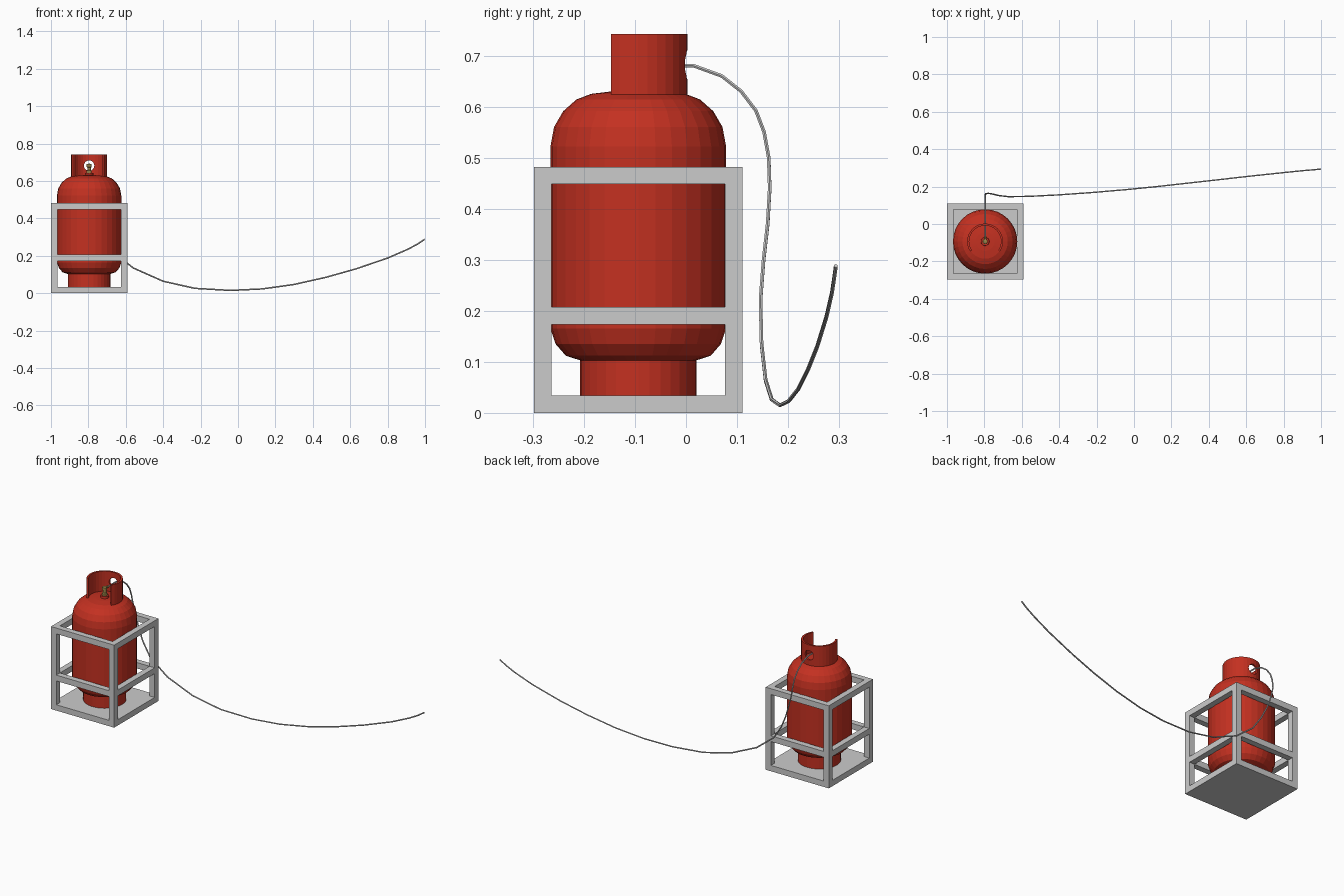
import bpy, bmesh
from math import sin, cos, pi, radians
from mathutils import Matrix

if "Cube" in bpy.data.objects:
    bpy.data.objects.remove(bpy.data.objects["Cube"])

CX, CY = -0.796, -0.0935      # axis of the gas bottle
HALF, BAR = 0.204, 0.034      # cage half width, bar thickness


def material(name, rgb):
    m = bpy.data.materials.new(name)
    m.diffuse_color = (*rgb, 1)
    m.use_nodes = True
    m.node_tree.nodes["Principled BSDF"].inputs["Base Color"].default_value = m.diffuse_color
    return m


RED = material("red_paint", (0.55, 0.03, 0.015))
BRASS = material("brass", (0.35, 0.25, 0.07))


def finish(name, bm, mat=None):
    bmesh.ops.recalc_face_normals(bm, faces=bm.faces)
    me = bpy.data.meshes.new(name)
    bm.to_mesh(me)
    bm.free()
    ob = bpy.data.objects.new(name, me)
    bpy.context.collection.objects.link(ob)
    if mat:
        me.materials.append(mat)
    return ob


def box(bm, x0, x1, y0, y1, z0, z1):
    mat = Matrix.Translation((CX + (x0 + x1) / 2, CY + (y0 + y1) / 2, (z0 + z1) / 2))
    mat = mat @ Matrix.Diagonal((x1 - x0, y1 - y0, z1 - z0, 1))
    bmesh.ops.create_cube(bm, size=1, matrix=mat)


def sweep(bm, profile, start=0.0, end=2 * pi, n=32, closed_profile=False):
    """Turn an (r, z) profile about the bottle axis."""
    full = abs(end - start - 2 * pi) < 1e-6
    rings = []
    for i in range(n if full else n + 1):
        a = start + (end - start) * i / n
        rings.append([bm.verts.new((CX + r * cos(a), CY + r * sin(a), z)) for r, z in profile])
    k = len(profile)
    for i in range(n):
        p, q = rings[i], rings[(i + 1) % len(rings)]
        for j in range(k if closed_profile else k - 1):
            m = (j + 1) % k
            bm.faces.new((p[j], q[j], q[m], p[m]))
    if not full and closed_profile:
        bm.faces.new(rings[0])
        bm.faces.new(rings[-1])
    bmesh.ops.remove_doubles(bm, verts=bm.verts, dist=1e-5)


# Cage: floor slab, four posts, two levels of rails
bm = bmesh.new()
box(bm, -HALF, HALF, -HALF, HALF, 0, BAR)
inner = HALF - BAR
for sx in (-HALF, inner):
    for sy in (-HALF, inner):
        box(bm, sx, sx + BAR, sy, sy + BAR, BAR, 0.482)
for z in (0.173, 0.448):
    for s in (-HALF, inner):
        box(bm, -inner, inner, s, s + BAR, z, z + BAR)
        box(bm, s, s + BAR, -inner, inner, z, z + BAR)
finish("cage_frame", bm)

# Bottle body with domed ends
bm = bmesh.new()
sweep(bm, [(0, 0.095), (0.114, 0.103), (0.142, 0.112), (0.162, 0.135), (0.172, 0.165),
           (0.172, 0.522), (0.165, 0.56), (0.147, 0.591), (0.121, 0.614),
           (0.092, 0.625), (0.05, 0.63), (0, 0.632)])
finish("bottle_body", bm, RED)

# Foot ring
bm = bmesh.new()
sweep(bm, [(0.114, BAR), (0.114, 0.106), (0.104, 0.106), (0.104, BAR)], closed_profile=True)
finish("foot_ring", bm, RED)

# Collar, open at the front, with a hole in the back for the hose
bm = bmesh.new()
sweep(bm, [(0.096, 0.622), (0.096, 0.742), (0.085, 0.742), (0.085, 0.622)],
      radians(-34), radians(214), 22, True)
collar = finish("collar", bm, RED)
bm = bmesh.new()
bmesh.ops.create_cone(bm, cap_ends=True, segments=16, radius1=0.028, radius2=0.028, depth=0.06,
                      matrix=Matrix.Translation((CX, CY + 0.09, 0.682)) @ Matrix.Rotation(pi / 2, 4, 'X'))
cutter = finish("collar_hole_cutter", bm)
cutter.hide_render = True
cutter.hide_set(True)
mod = collar.modifiers.new("hole", 'BOOLEAN')
mod.operation, mod.solver, mod.object = 'DIFFERENCE', 'EXACT', cutter

# Valve: base boss, brass stem and outlet
bm = bmesh.new()
sweep(bm, [(0, 0.625), (0.024, 0.625), (0.022, 0.643), (0, 0.643)], n=16)
finish("valve_base", bm, RED)
bm = bmesh.new()
sweep(bm, [(0, 0.64), (0.014, 0.64), (0.014, 0.655), (0.009, 0.658),
           (0.009, 0.672), (0.013, 0.674), (0.013, 0.69), (0, 0.693)], n=12)
finish("valve_stem", bm, BRASS)
bm = bmesh.new()
bmesh.ops.create_cone(bm, cap_ends=True, segments=10, radius1=0.007, radius2=0.007, depth=0.028,
                      matrix=Matrix.Translation((CX, CY + 0.014, 0.681)) @ Matrix.Rotation(pi / 2, 4, 'X'))
finish("valve_outlet", bm, BRASS)

# Hose hanging from the valve and trailing away
path = [(CX, -0.085, 0.681), (CX, 0.015, 0.68), (CX, 0.07, 0.66), (CX, 0.108, 0.63),
        (CX, 0.137, 0.592), (CX, 0.153, 0.55), (-0.793, 0.162, 0.5), (-0.778, 0.164, 0.44),
        (-0.755, 0.16, 0.37), (-0.722, 0.152, 0.3), (-0.67, 0.146, 0.222), (-0.56, 0.148, 0.135),
        (-0.4, 0.156, 0.064), (-0.23, 0.168, 0.026), (-0.04, 0.184, 0.015), (0.13, 0.201, 0.023),
        (0.3, 0.22, 0.047), (0.47, 0.239, 0.085), (0.63, 0.257, 0.13), (0.8, 0.275, 0.188),
        (0.91, 0.286, 0.236), (0.96, 0.29, 0.263), (0.998, 0.2935, 0.288)]
cu = bpy.data.curves.new("hose", 'CURVE')
cu.dimensions = '3D'
cu.bevel_depth, cu.bevel_resolution, cu.use_fill_caps = 0.004, 1, True
sp = cu.splines.new('POLY')
sp.points.add(len(path) - 1)
for pt, co in zip(sp.points, path):
    pt.co = (*co, 1)
sp.use_smooth = False
bpy.context.collection.objects.link(bpy.data.objects.new("hose", cu))
